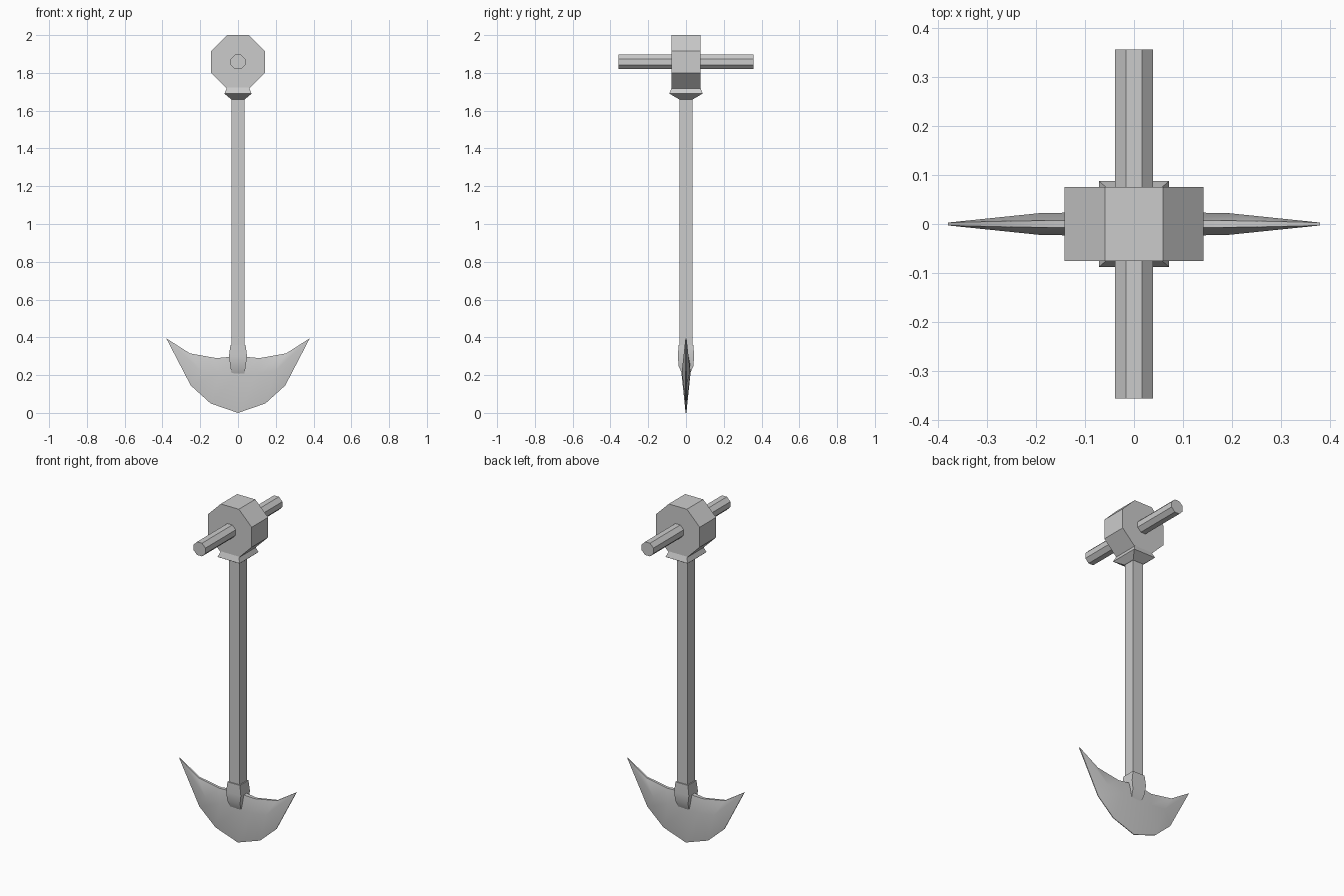
import bpy, bmesh, math

if "Cube" in bpy.data.objects:
    bpy.data.objects.remove(bpy.data.objects["Cube"])


def finish(name, bm, smooth=None):
    bmesh.ops.recalc_face_normals(bm, faces=bm.faces[:])
    me = bpy.data.meshes.new(name)
    bm.to_mesh(me)
    bm.free()
    ob = bpy.data.objects.new(name, me)
    bpy.context.collection.objects.link(ob)
    if smooth:
        bpy.ops.object.select_all(action='DESELECT')
        ob.select_set(True)
        bpy.context.view_layer.objects.active = ob
        bpy.ops.object.shade_smooth_by_angle(angle=math.radians(smooth))
    return ob


def rect_loft(name, rings, smooth=None):
    """Stack of rectangles given as (z, half width x, half depth y)."""
    bm = bmesh.new()
    loops = [[bm.verts.new((sx * hx, sy * hy, z))
              for sx, sy in ((-1, -1), (1, -1), (1, 1), (-1, 1))]
             for z, hx, hy in rings]
    for a, b in zip(loops, loops[1:]):
        for i in range(4):
            j = (i + 1) % 4
            bm.faces.new((a[i], a[j], b[j], b[i]))
    bm.faces.new(loops[0])
    bm.faces.new(loops[-1])
    return finish(name, bm, smooth)


def octagon_bar(name, apothem, half_length, z):
    """Octagonal prism along y with a flat side on top."""
    bm = bmesh.new()
    r = apothem / math.cos(math.pi / 8)
    ends = [[bm.verts.new((r * math.cos(a), y, z + r * math.sin(a)))
             for a in (math.pi / 8 + k * math.pi / 4 for k in range(8))]
            for y in (-half_length, half_length)]
    for i in range(8):
        j = (i + 1) % 8
        bm.faces.new((ends[0][i], ends[0][j], ends[1][j], ends[1][i]))
    for e in ends:
        bm.faces.new(e)
    return finish(name, bm)


# Shaft, collar under the head, head and cross bar
rect_loft("shaft", [(0.24, 0.034, 0.034), (1.67, 0.034, 0.034)])
rect_loft("collar", [(1.66, 0.036, 0.036), (1.69, 0.072, 0.088), (1.722, 0.058, 0.076)])
octagon_bar("head", 0.142, 0.076, 1.858)
octagon_bar("cross_bar", 0.0385, 0.357, 1.858)

# Socket joining shaft to blade
rect_loft("socket", [(0.205, 0.034, 0.02), (0.25, 0.041, 0.04),
                     (0.30, 0.048, 0.042), (0.36, 0.040, 0.040)], 50)

# Crescent blade: per column, (x, z, half thickness) from lower edge to upper edge
half = [
    [(0.0, 0.0, 0.002), (0.0, 0.20, 0.022), (0.0, 0.30, 0.018)],
    [(0.145, 0.05, 0.002), (0.10, 0.21, 0.024), (0.115, 0.29, 0.008)],
    [(0.25, 0.145, 0.002), (0.195, 0.22, 0.022), (0.255, 0.315, 0.006)],
    [(0.38, 0.395, 0.003)] * 3,
]
columns = [[(-x, z, t) for x, z, t in c] for c in half[:0:-1]] + half
bm = bmesh.new()
loops = []
for c in columns:
    front = [bm.verts.new((x, -t, z)) for x, z, t in c]
    back = [bm.verts.new((x, t, z)) for x, z, t in reversed(c)]
    loops.append(front + back)
for a, b in zip(loops, loops[1:]):
    for i in range(6):
        j = (i + 1) % 6
        bm.faces.new((a[i], a[j], b[j], b[i]))
bmesh.ops.remove_doubles(bm, verts=bm.verts[:], dist=0.0005)
finish("blade", bm, 50)
